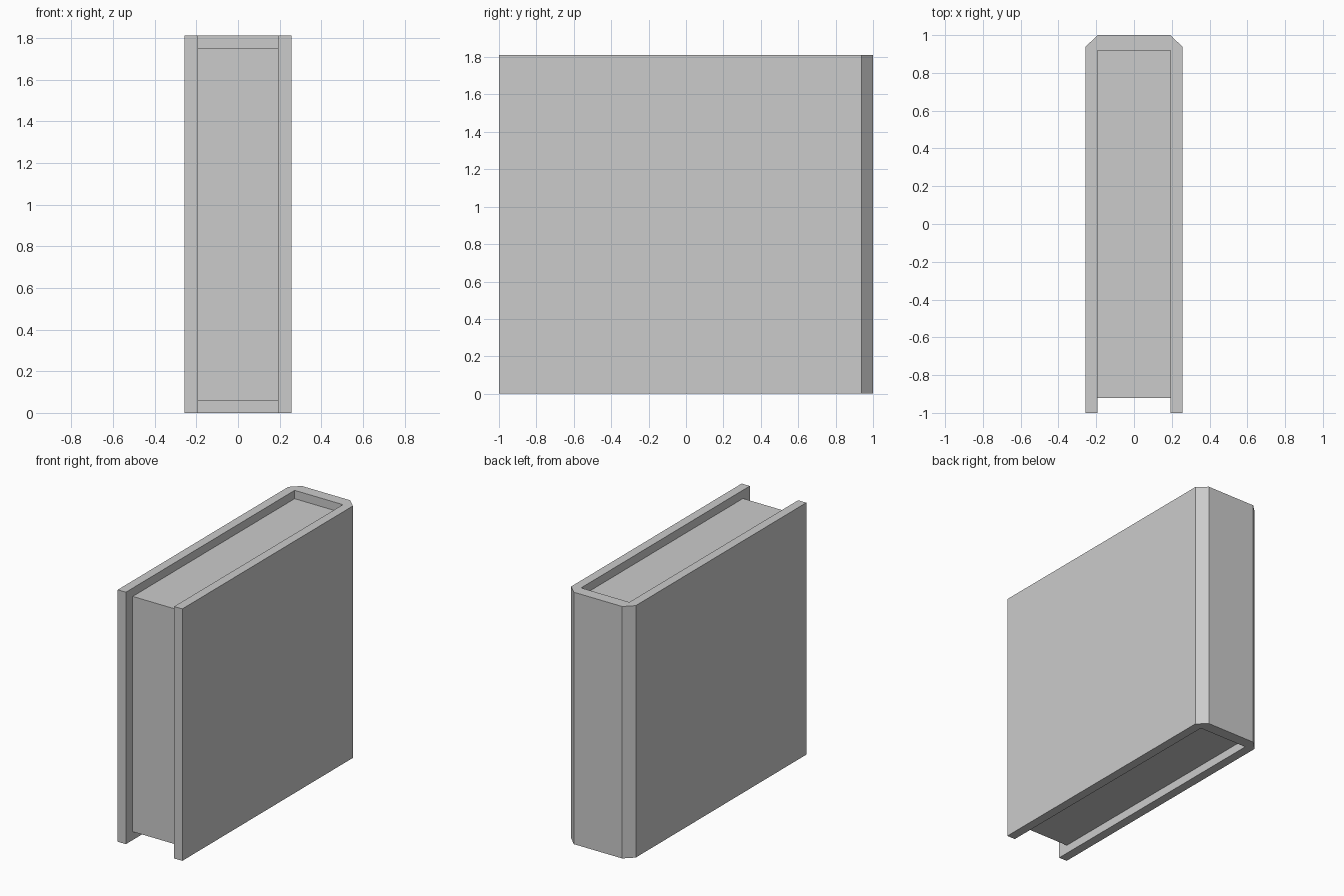
import bpy
import bmesh

if "Cube" in bpy.data.objects:
    bpy.data.objects.remove(bpy.data.objects["Cube"])

HEIGHT = 1.812
INNER_X = 0.192    # inside face of the boards
OUTER_X = 0.257    # outside face of the boards
SPINE_Y = 0.918    # inside face of the spine
MARGIN = 0.06      # boards overhang the pages top and bottom


def prism(name, half_profile, z0, z1):
    """Mirror a half outline (x > 0) across x = 0 and extrude it upward."""
    outline = half_profile + [(-x, y) for x, y in reversed(half_profile)]
    bm = bmesh.new()
    base = bm.faces.new([bm.verts.new((x, y, z0)) for x, y in outline])
    top = bmesh.ops.extrude_face_region(bm, geom=[base])["geom"]
    verts = [v for v in top if isinstance(v, bmesh.types.BMVert)]
    bmesh.ops.translate(bm, verts=verts, vec=(0, 0, z1 - z0))
    bmesh.ops.recalc_face_normals(bm, faces=bm.faces)
    mesh = bpy.data.meshes.new(name)
    bm.to_mesh(mesh)
    bm.free()
    obj = bpy.data.objects.new(name, mesh)
    bpy.context.collection.objects.link(obj)
    return obj


# U-shaped cover: two boards joined by a spine with chamfered corners
prism("book_cover", [
    (INNER_X, SPINE_Y), (INNER_X, -1.0), (OUTER_X, -1.0),
    (OUTER_X, 0.938), (INNER_X, 1.0),
], 0.0, HEIGHT)

# Page block, recessed at the top, bottom and fore edge
prism("page_block", [(INNER_X, -0.922), (INNER_X, SPINE_Y)],
      MARGIN, HEIGHT - MARGIN)
